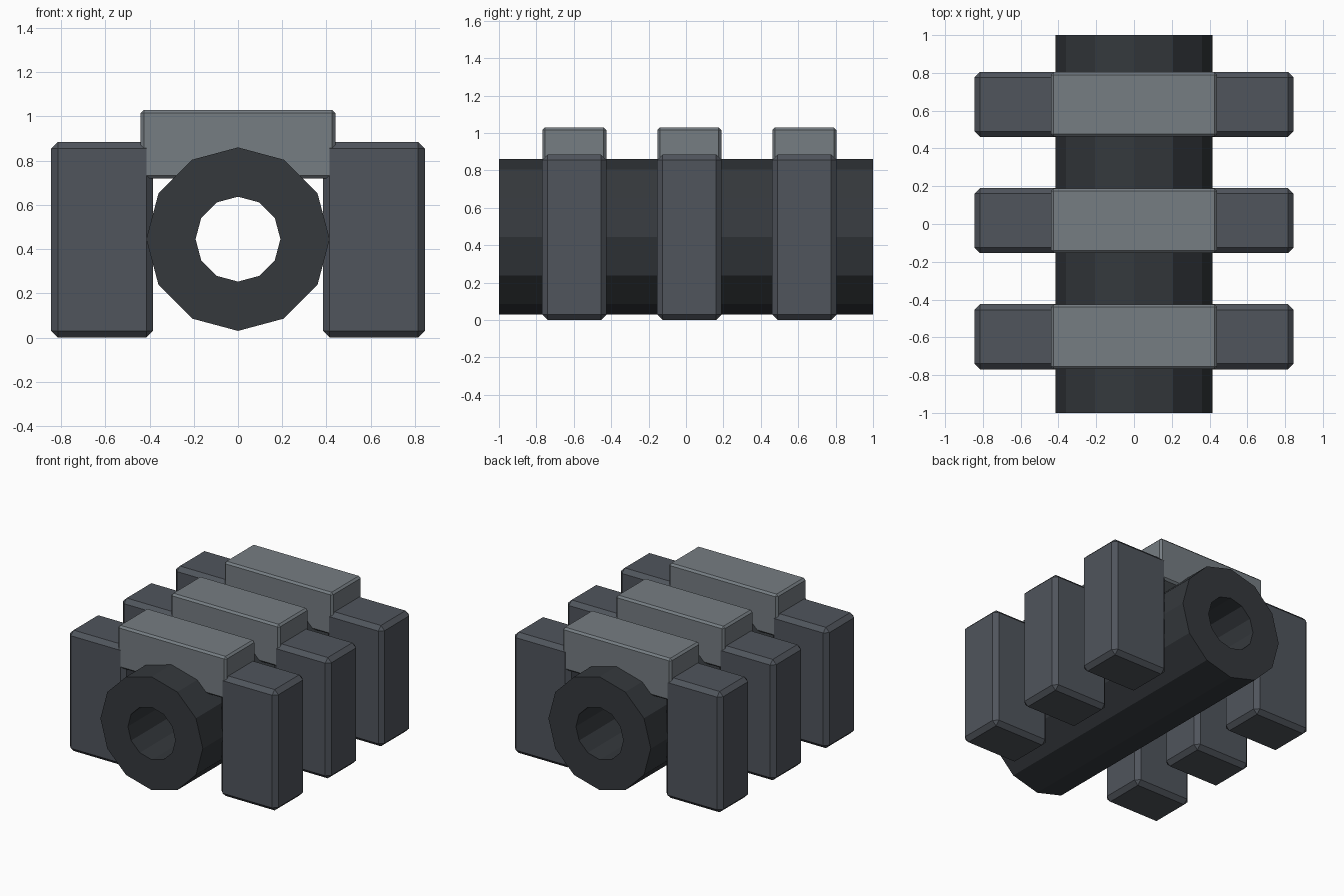
import bpy, bmesh
from math import cos, sin, pi

if "Cube" in bpy.data.objects:
    bpy.data.objects.remove(bpy.data.objects["Cube"])


def material(name, rgb):
    m = bpy.data.materials.new(name)
    m.diffuse_color = (*rgb, 1)
    m.use_nodes = True
    m.node_tree.nodes["Principled BSDF"].inputs["Base Color"].default_value = m.diffuse_color
    return m


DARK = material("dark_metal", (0.035, 0.04, 0.046))
MID = material("mid_metal", (0.08, 0.09, 0.107))
LIGHT = material("light_metal", (0.18, 0.205, 0.225))


def add_object(name, bm, mat):
    bmesh.ops.recalc_face_normals(bm, faces=bm.faces)
    me = bpy.data.meshes.new(name)
    bm.to_mesh(me)
    bm.free()
    me.materials.append(mat)
    ob = bpy.data.objects.new(name, me)
    bpy.context.collection.objects.link(ob)
    return ob


def bevelled_box(name, centre, size, bevel, mat):
    bm = bmesh.new()
    bmesh.ops.create_cube(bm, size=1)
    for v in bm.verts:
        v.co = [c + s * k for c, s, k in zip(centre, size, v.co)]
    bmesh.ops.bevel(bm, geom=bm.edges[:], offset=bevel, segments=1,
                    affect='EDGES')
    return add_object(name, bm, mat)


# Twelve-sided hollow tube along y: outer and inner rings at both ends
SIDES, TUBE_Z = 12, 0.445
bm = bmesh.new()
rings = []
for r, y in ((0.415, -1), (0.415, 1), (0.192, 1), (0.192, -1)):
    rings.append([bm.verts.new((r * cos(2 * pi * i / SIDES), y,
                                TUBE_Z + r * sin(2 * pi * i / SIDES)))
                  for i in range(SIDES)])
for k in range(4):
    a, b = rings[k], rings[(k + 1) % 4]
    for i in range(SIDES):
        j = (i + 1) % SIDES
        bm.faces.new((a[i], a[j], b[j], b[i]))
add_object("tube", bm, DARK)

# Three clamps: a pair of side blocks bridged by a top plate
for n, y in enumerate((-0.597, 0.018, 0.633), 1):
    for side, sx in (("left", -1), ("right", 1)):
        bevelled_box(f"{side}_block_{n}", (sx * 0.615, y, 0.4425),
                     (0.46, 0.345, 0.885), 0.03, MID)
    bevelled_box(f"top_plate_{n}", (0, y, 0.875), (0.88, 0.342, 0.31),
                 0.014, LIGHT)
